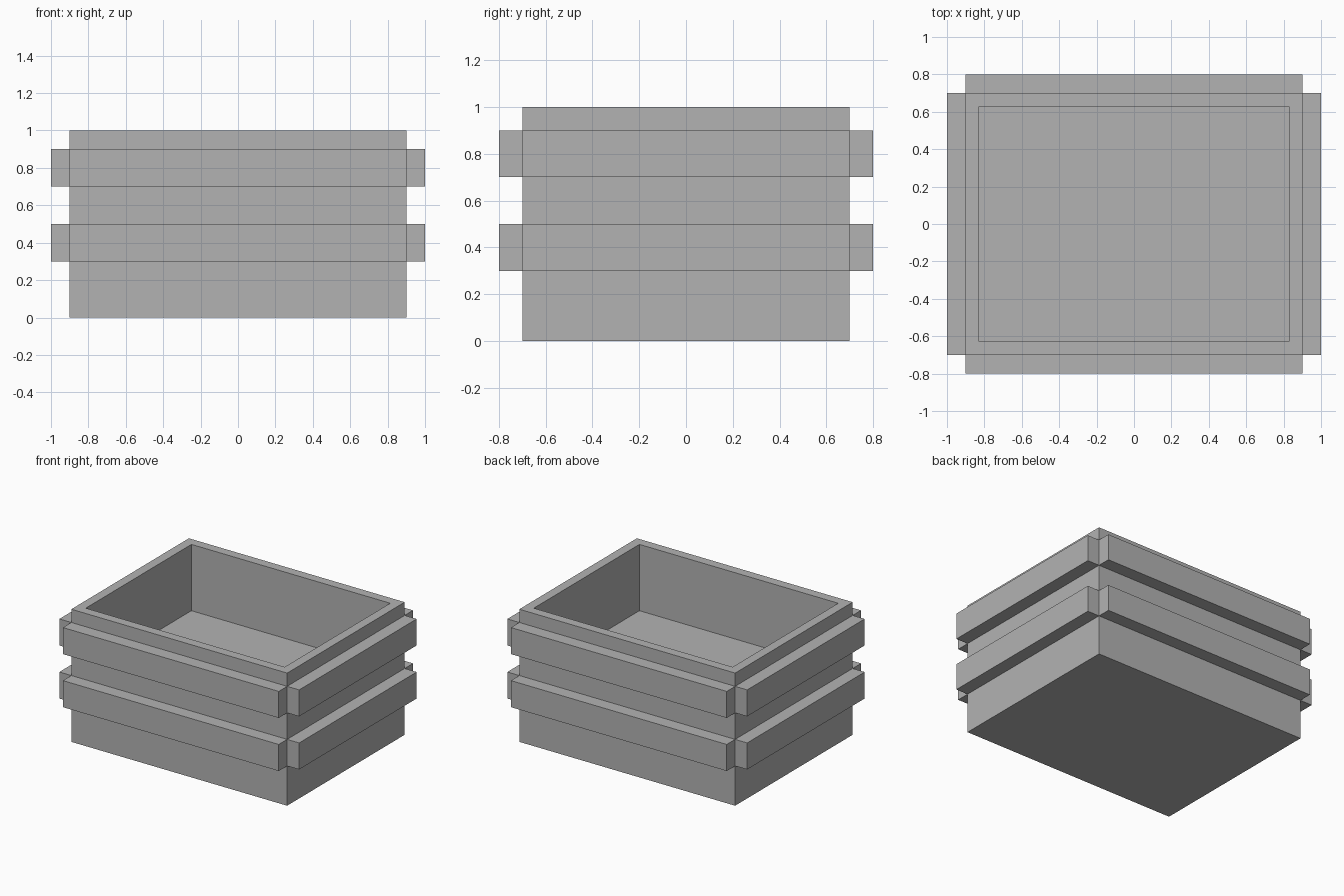
import bpy
import bmesh
from mathutils import Matrix, Vector

cube = bpy.data.objects.get("Cube")
if cube:
    bpy.data.objects.remove(cube, do_unlink=True)

grey = bpy.data.materials.new("grey")
grey.use_nodes = True
colour = (0.45, 0.45, 0.45, 1)
grey.diffuse_color = colour
grey.node_tree.nodes["Principled BSDF"].inputs["Base Color"].default_value = colour


def box(name, size, centre, hollow=None):
    """Add a box; hollow = (wall thickness, cavity depth) opens its top."""
    bm = bmesh.new()
    bmesh.ops.create_cube(bm, size=1, matrix=Matrix.Translation(centre) @ Matrix.Diagonal((*size, 1)))
    if hollow:
        wall, depth = hollow
        top = max(bm.faces, key=lambda f: f.calc_center_median().z)
        bmesh.ops.inset_region(bm, faces=[top], thickness=wall)
        # Sink the inset face to form the cavity floor
        floor = bmesh.ops.extrude_face_region(bm, geom=[top])
        verts = [v for v in floor["geom"] if isinstance(v, bmesh.types.BMVert)]
        bmesh.ops.translate(bm, verts=verts, vec=Vector((0, 0, -depth)))
        if top.is_valid:
            bmesh.ops.delete(bm, geom=[top], context="FACES_ONLY")
        bmesh.ops.recalc_face_normals(bm, faces=bm.faces)
    mesh = bpy.data.meshes.new(name)
    bm.to_mesh(mesh)
    bm.free()
    mesh.materials.append(grey)
    obj = bpy.data.objects.new(name, mesh)
    bpy.context.collection.objects.link(obj)
    return obj


# Open-topped body
width, length, height = 1.8, 1.4, 1.0
box("crate_body", (width, length, height), (0, 0, height / 2), hollow=(0.1, 0.5))

# Two tiers of slats, one slat on each side
slat, slat_height = 0.1, 0.2
for tier, z in (("lower", 0.4), ("upper", 0.8)):
    for sign, side, end in ((-1, "front", "right"), (1, "back", "left")):
        box(f"{tier}_{side}_slat", (width, slat, slat_height), (0, sign * (length + slat) / 2, z))
        box(f"{tier}_{end}_slat", (slat, length, slat_height), (sign * (width + slat) / 2, 0, z))
